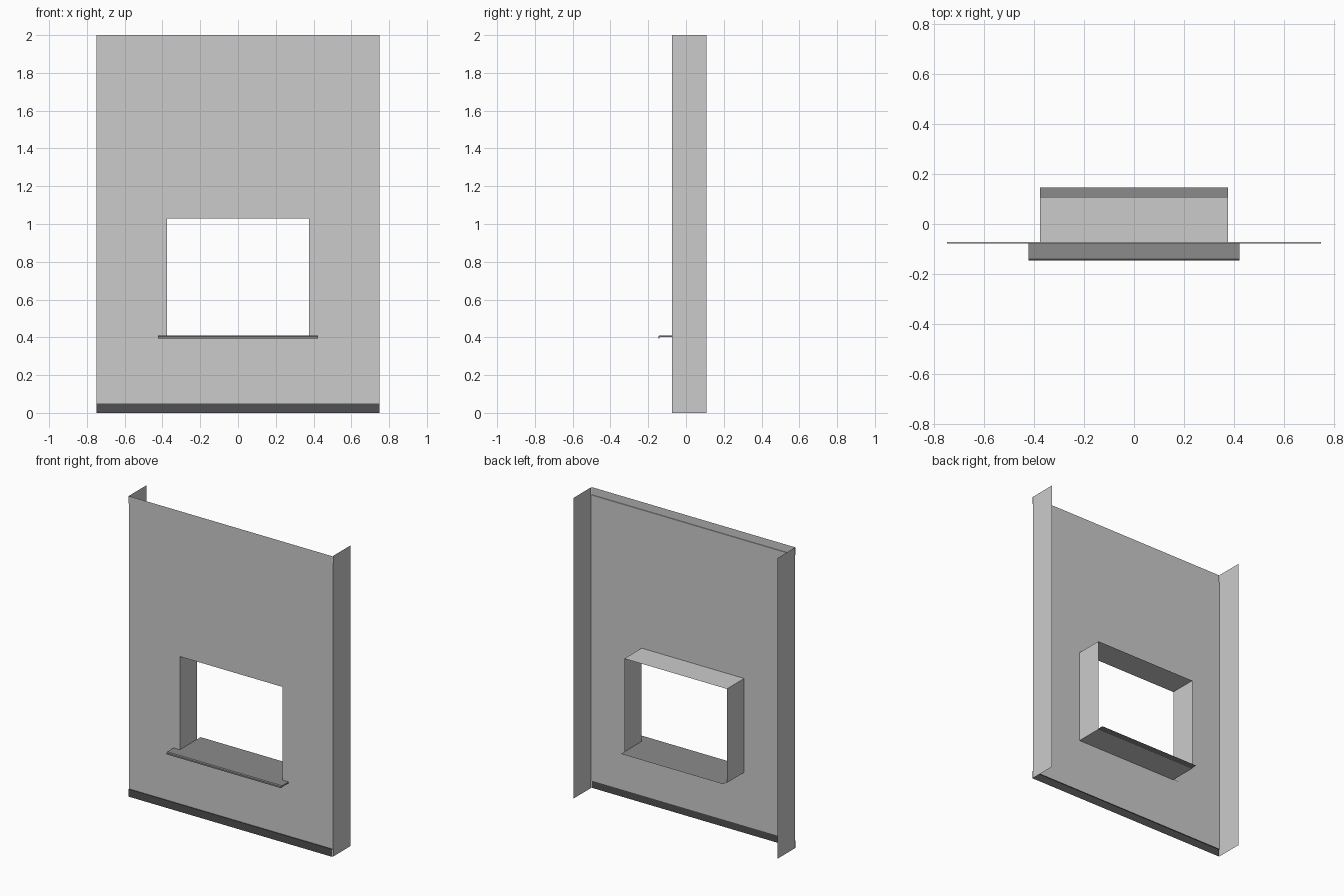
import bpy

if "Cube" in bpy.data.objects:
    bpy.data.objects.remove(bpy.data.objects["Cube"])

W, H = 0.75, 2.0              # half width and height of the wall
YF, YB = -0.073, 0.109        # wall face and back edge of the returns
YT = -0.078                   # face of the projecting trims
OX, Z0, Z1 = 0.377, 0.405, 1.03   # window opening
TRIM = 0.05


def material(name, v):
    m = bpy.data.materials.new(name)
    m.diffuse_color = (v, v, v, 1)
    m.use_nodes = True
    m.node_tree.nodes["Principled BSDF"].inputs["Base Color"].default_value = m.diffuse_color
    return m


def make(name, verts, faces, mat=None):
    me = bpy.data.meshes.new(name)
    me.from_pydata(verts, [], faces)
    me.update()
    ob = bpy.data.objects.new(name, me)
    bpy.context.collection.objects.link(ob)
    if mat:
        me.materials.append(mat)
    return ob


def sweep_x(name, profile, half, mat=None, closed=False):
    """Extrude a (y, z) profile along x, capped when closed."""
    n = len(profile)
    verts = [(x, y, z) for x in (-half, half) for y, z in profile]
    faces = []
    for i in range(n if closed else n - 1):
        j = (i + 1) % n
        faces.append((i, j, n + j, n + i))
    if closed:
        faces += [tuple(reversed(range(n))), tuple(range(n, 2 * n))]
    return make(name, verts, faces, mat)


trim_mat = material("trim_grey", 0.57)
sill_mat = material("sill_grey", 0.26)
base_mat = material("base_dark", 0.08)

# wall face: 3 x 3 grid without its centre cell
xs = (-W, -OX, OX, W)
zs = (TRIM, Z0, Z1, H - TRIM)
make("wall_face", [(x, YF, z) for z in zs for x in xs],
     [(4 * r + c, 4 * r + c + 1, 4 * r + c + 5, 4 * r + c + 4)
      for r in range(3) for c in range(3) if (r, c) != (1, 1)])

# side returns
for s, label in ((-1, "left"), (1, "right")):
    q = (0, 1, 2, 3) if s > 0 else (3, 2, 1, 0)
    make(label + "_return", [(s * W, YF, 0), (s * W, YB, 0),
                             (s * W, YB, H), (s * W, YF, H)], [q])

# window reveal: four sided tube
ring = [(-OX, Z0), (OX, Z0), (OX, Z1), (-OX, Z1)]
make("window_reveal", [(x, y, z) for y in (YF, YB) for x, z in ring],
     [(i, (i + 1) % 4, (i + 1) % 4 + 4, i + 4) for i in range(4)])

# projecting trims, stepped out from the wall
sweep_x("top_trim", [(YF, H - TRIM), (YT, H - TRIM), (YT, H)], W, trim_mat)
sweep_x("base_trim", [(YT, 0), (YT, TRIM), (YF, TRIM)], W, base_mat)

# sill: inner board and front nosing with a drip lip
make("inner_sill", [(-OX, YF, 0.41), (OX, YF, 0.41), (OX, 0.146, 0.41), (-OX, 0.146, 0.41)],
     [(0, 1, 2, 3)], sill_mat)
sweep_x("sill_nosing", [(YF, 0.41), (-0.14, 0.41), (-0.146, 0.405), (-0.146, 0.395),
                        (-0.139, 0.395), (-0.139, 0.402), (YF, 0.402)],
        0.423, sill_mat, closed=True)
